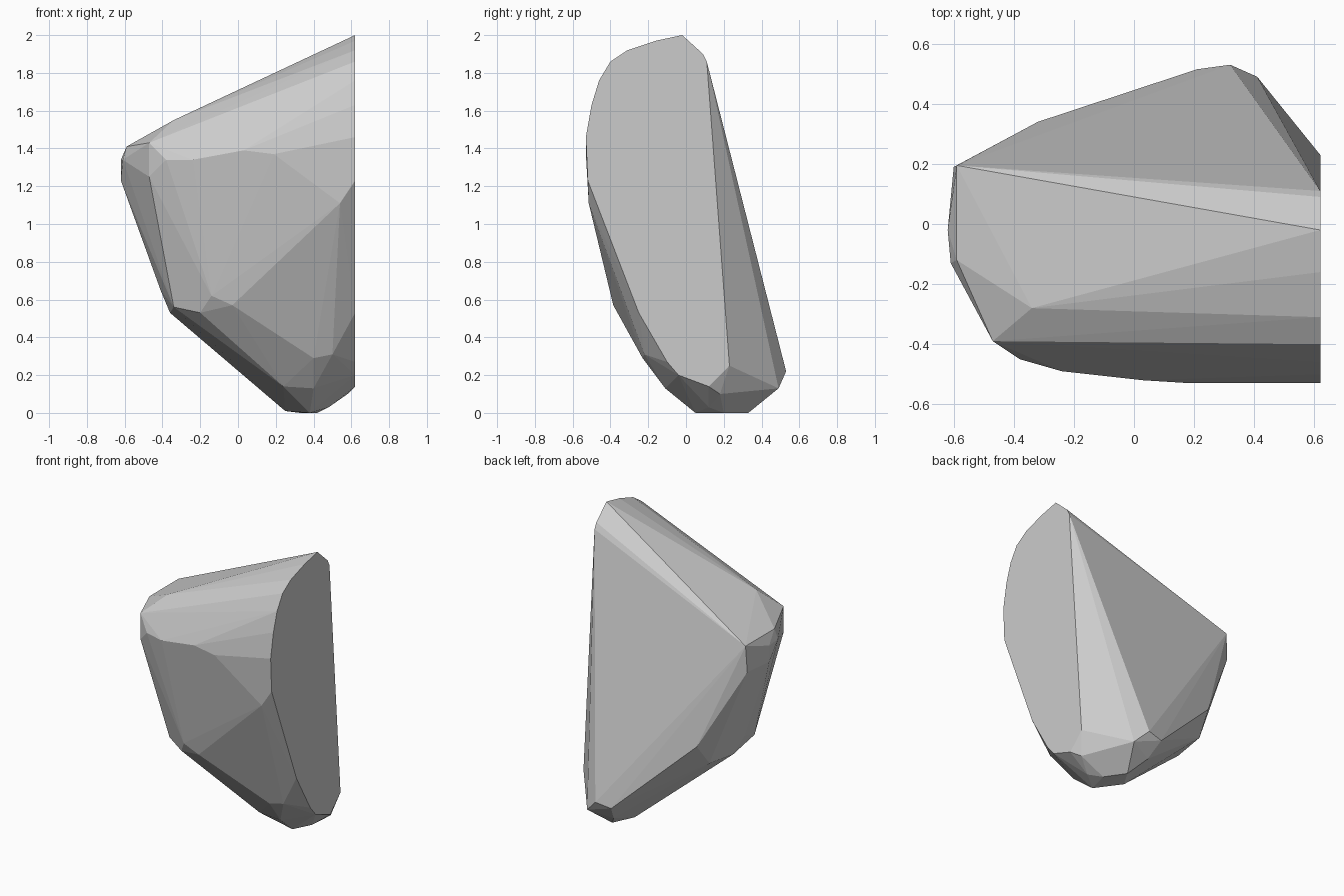
import bpy, bmesh

# Flat cut side of the rock at x = 0.62, as (y, z)
CUT_X = 0.62
cut_outline = [
    (-.02, 2.0), (-.16, 1.97), (-.31, 1.92), (-.40, 1.86), (-.46, 1.76),
    (-.50, 1.63), (-.53, 1.46), (-.52, 1.23), (-.25, .53), (-.10, .27),
    (-.04, .20), (.12, .14), (.23, .25), (.11, 1.86), (.09, 1.90),
]

# Rounded left shoulder and upper front
shoulder = [
    (-.59, .195, 1.41), (-.60, .19, 1.23), (-.62, -.02, 1.34), (-.62, -.02, 1.23),
    (-.61, -.13, 1.34), (-.59, -.12, 1.41), (-.47, -.39, 1.43), (-.47, -.39, 1.25),
    (-.38, -.45, 1.34), (-.24, -.49, 1.34), (-.34, -.28, 1.55),
    (.03, -.52, 1.39), (.19, -.53, 1.37), (.54, -.515, 1.11),
]

# Lower flank
flank = [
    (-.03, -.385, .57), (-.14, -.39, .62), (-.20, -.33, .53), (-.34, -.26, .56),
    (-.36, 0, .53), (-.41, -.05, .65), (-.34, .23, .55), (-.32, .34, .70),
]

# Blunt foot
foot = [
    (.32, .53, .22), (.21, .515, .20), (.41, .49, .13), (.25, .43, .09),
    (.25, .20, .01), (.33, .33, 0), (.38, .05, 0), (.42, .20, 0),
    (.48, .12, .03), (.58, .18, .10), (.24, -.11, .14), (.40, -.11, .13),
    (.40, -.23, .29), (.50, -.22, .31),
]

# Wrap a faceted convex skin around the corner points
bm = bmesh.new()
for p in [(CUT_X, y, z) for y, z in cut_outline] + shoulder + flank + foot:
    bm.verts.new(p)
hull = bmesh.ops.convex_hull(bm, input=bm.verts)
spare = [v for v in bm.verts if not v.link_faces]
bmesh.ops.delete(bm, geom=spare, context='VERTS')
bmesh.ops.dissolve_limit(bm, angle_limit=0.01, verts=bm.verts, edges=bm.edges)
bmesh.ops.recalc_face_normals(bm, faces=bm.faces)

mesh = bpy.data.meshes.new("rock")
bm.to_mesh(mesh)
bm.free()
bpy.context.collection.objects.link(bpy.data.objects.new("rock", mesh))
